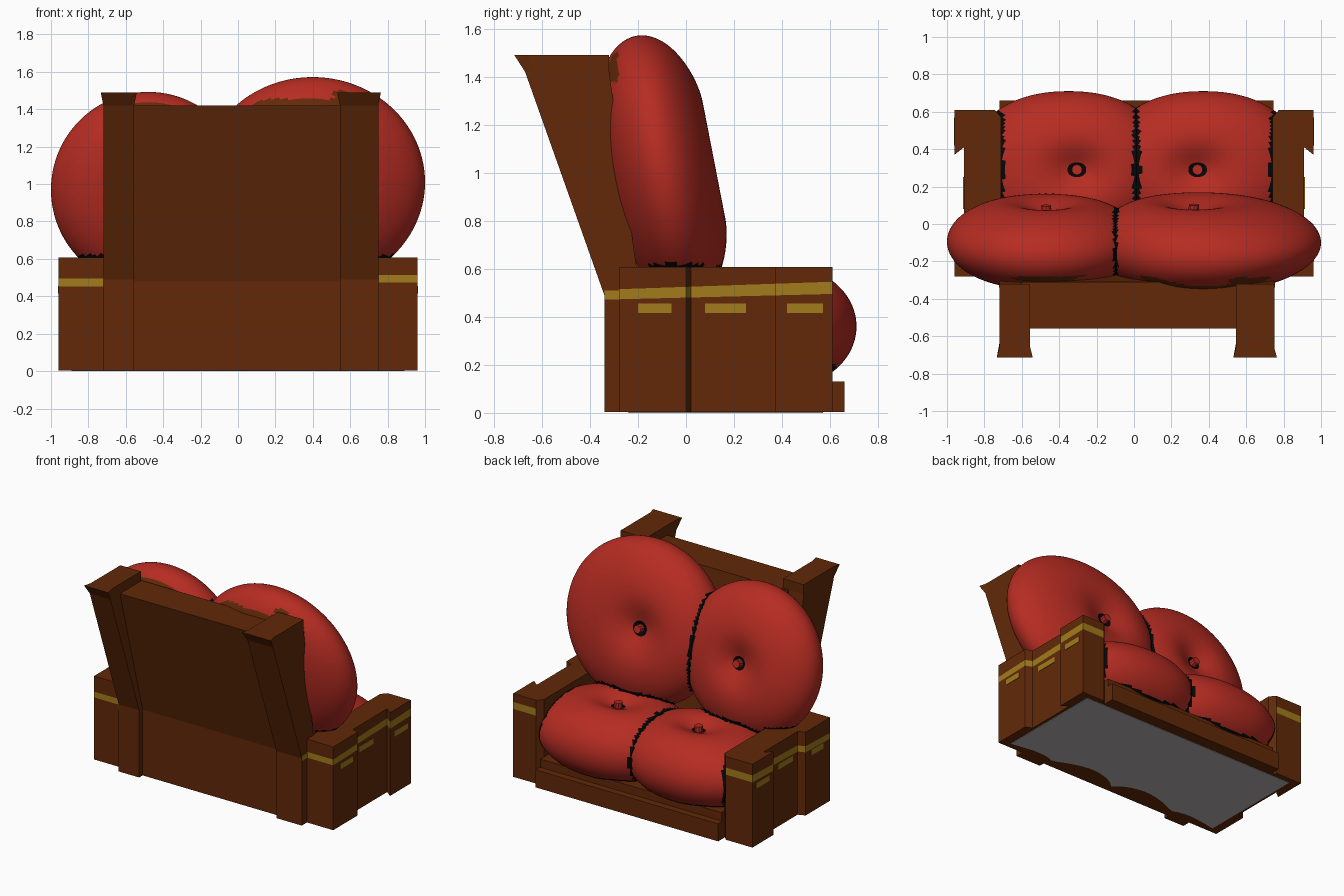
import bpy, bmesh, math
from mathutils import Matrix, Vector
from mathutils.bvhtree import BVHTree

if "Cube" in bpy.data.objects:
    bpy.data.objects.remove(bpy.data.objects["Cube"])


def material(name, rgb):
    m = bpy.data.materials.new(name)
    m.diffuse_color = (*rgb, 1)
    m.use_nodes = True
    m.node_tree.nodes["Principled BSDF"].inputs["Base Color"].default_value = m.diffuse_color
    return m


RED = material("red cushion", (0.465, 0.025, 0.016))
BROWN = material("brown wood", (0.122, 0.022, 0.0025))
YELLOW = material("yellow stripe", (0.36, 0.20, 0.012))
BLACK = material("black seam", (0.002, 0.002, 0.002))
GREY = material("grey underside", (0.46, 0.44, 0.44))


def finish(name, bm, mats, smooth=False):
    bmesh.ops.recalc_face_normals(bm, faces=bm.faces[:])
    me = bpy.data.meshes.new(name)
    bm.to_mesh(me)
    bm.free()
    for m in mats:
        me.materials.append(m)
    for p in me.polygons:
        p.use_smooth = smooth
    ob = bpy.data.objects.new(name, me)
    bpy.context.collection.objects.link(ob)
    return ob


def loft(name, rings, mats=(BROWN,), rule=None):
    """Join equal rings of 3D points with quads, cap both ends."""
    bm = bmesh.new()
    vs = [[bm.verts.new(p) for p in r] for r in rings]
    n = len(rings[0])
    for k in range(len(vs) - 1):
        for i in range(n):
            j = (i + 1) % n
            f = bm.faces.new((vs[k][i], vs[k][j], vs[k + 1][j], vs[k + 1][i]))
            if rule:
                f.material_index = rule(k, f.calc_center_median())
    bm.faces.new(vs[0][::-1])
    bm.faces.new(vs[-1])
    return finish(name, bm, mats)


def rect(x0, x1, y0, y1, z):
    return [(x0, y0, z), (x1, y0, z), (x1, y1, z), (x0, y1, z)]


def box(name, x, y, z, mat=BROWN):
    return loft(name, [rect(*x, *y, z[0]), rect(*x, *y, z[1])], (mat,))


B = 0.003  # wood starts just above the underside plate

# base, front rail and riser under the seat
base = box("seat_base", (-0.72, 0.745), (-0.29, 0.66), (B, 0.13))
riser = box("seat_riser", (-0.71, 0.74), (-0.2, 0.61), (0.13, 0.19))

# leaning back panel
panel = loft("back_panel", [rect(-0.6, 0.6, -0.30, -0.1, B),
                            rect(-0.6, 0.6, -0.30, -0.17, 0.48),
                            rect(-0.6, 0.6, -0.56, -0.31, 1.42)])


def post_ring(x0, x1, y0, ym, y1, flare, z):
    return [(x0 - flare, y0, z), (x1 + flare, y0, z), (x1, ym, z),
            (x1, y1, z), (x0, y1, z), (x0, ym, z)]


# back posts, flared at the rear of the cap
frame_back = [panel]
for name, x0, x1 in (("left", -0.72, -0.555), ("right", 0.545, 0.75)):
    frame_back.append(loft(name + "_back_post", [
        post_ring(x0, x1, -0.34, -0.31, -0.15, 0, B),
        post_ring(x0, x1, -0.34, -0.31, -0.19, 0, 0.49),
        post_ring(x0, x1, -0.67, -0.64, -0.32, 0, 1.42),
        post_ring(x0, x1, -0.715, -0.66, -0.32, 0.014, 1.49)]))

# arms: stepped outline, with a yellow band cut into the outer faces
arms = []
for name, s, inner in (("left", -1, 0.71), ("right", 1, 0.74)):
    outline = [(inner, -0.28), (0.96, -0.28), (0.96, 0.0), (0.91, 0.02),
               (0.91, 0.41), (0.96, 0.37), (0.96, 0.61),
               (inner + 0.035, 0.61), (inner, 0.57)]
    drop = -0.02 if s < 0 else 0.0

    def level(z, slope):
        return [(s * x, y, z + slope * (y + 0.28)) for x, y in outline]

    arms.append(loft(name + "_arm", [level(B, 0), level(0.473 + drop, 0.025),
                                     level(0.515 + drop, 0.035), level(0.607, 0)],
                     (BROWN, YELLOW),
                     lambda k, c: int(k == 1 and abs(c.x) > 0.77)))
    # short painted dashes below the band
    for i, (y0, y1, x) in enumerate(((-0.2, -0.06, 0.96), (0.08, 0.25, 0.91),
                                     (0.42, 0.57, 0.96))):
        xs = sorted((s * (x - 0.002), s * (x + 0.003)))
        box(f"{name}_arm_dash_{i}", xs, (y0, y1), (0.415, 0.455), YELLOW)
    # band carried on to the side of the back post
    px = 0.72 if s < 0 else 0.75
    box(name + "_post_band", sorted((s * (px - 0.002), s * (px + 0.003))),
        (-0.34, -0.28), (0.473 + drop, 0.51 + drop), YELLOW)

# underside plate with a scalloped rear edge
edge = [(-0.89 + 1.78 * i / 40) for i in range(41)]
under = [(x, -0.24 + 0.1 * math.cos(x * 1.7) * abs(math.sin(x * 6)) ** 0.7)
         for x in edge] + [(0.89, 0.57), (-0.89, 0.57)]
loft("underside_plate", [[(x, y, z) for x, y in under] for z in (0, 0.005)], (GREY,))


def cushion(name, centre, rx, ry, thick, power, tilt, skew):
    """Puffy disc dimpled on both faces; power squares the outline,
    skew moves the dimple sideways."""
    bm = bmesh.new()
    seg, rings = 144, 34
    mat = Matrix.Translation(centre) @ Matrix.Rotation(tilt, 4, 'X')

    def height(r):
        return (thick * math.sqrt(max(0, 1 - r ** 2.5))
                - 0.085 * math.exp(-(r / 0.33) ** 2) * (1 - r))

    rows = []
    for k in range(1, 2 * rings):
        r = math.sin(math.pi * k / (2 * rings))
        z = height(r) * (1 if k < rings else -1) if k != rings else 0
        row = []
        for i in range(seg):
            a = 2 * math.pi * i / seg
            c, d = math.cos(a), math.sin(a)
            q = r / (abs(c) ** power + abs(d) ** power) ** (1 / power)
            x = rx * q * c + skew * (1 - r * r)
            row.append(bm.verts.new(mat @ Vector((x, ry * q * d, z))))
        rows.append(row)
    for a, b in zip(rows, rows[1:]):
        for i in range(seg):
            j = (i + 1) % seg
            bm.faces.new((a[i], a[j], b[j], b[i]))
    for row, s in ((rows[0], 1), (rows[-1], -1)):
        tip = bm.verts.new(mat @ Vector((skew, 0, s * height(0))))
        for i in range(seg):
            bm.faces.new((row[i], row[(i + 1) % seg], tip))
    ob = finish(name, bm, (RED, BLACK, BROWN), True)

    # button in the dimple
    bb = bmesh.new()
    bmesh.ops.create_cone(bb, cap_ends=True, segments=10, radius1=0.032, radius2=0.028,
                          depth=0.07, matrix=mat @ Matrix.Translation((skew, 0, height(0) + 0.012)))
    return ob, finish(name + "_button", bb, (RED,))


LEAN = math.radians(-79)
pairs = [
    cushion("left_seat_cushion", (-0.35, 0.29, 0.36), 0.54, 0.42, 0.27, 2.2, 0, 0.045),
    cushion("right_seat_cushion", (0.37, 0.29, 0.36), 0.54, 0.42, 0.27, 2.2, 0, -0.03),
    cushion("left_back_cushion", (-0.48, -0.095, 0.97), 0.52, 0.53, 0.235, 2, LEAN, 0.01),
    cushion("right_back_cushion", (0.40, -0.1, 1.01), 0.60, 0.57, 0.245, 2, LEAN, -0.08),
]


def tree(ob):
    me = ob.data
    return BVHTree.FromPolygons([v.co for v in me.vertices],
                                [tuple(p.vertices) for p in me.polygons])


# black seams where a cushion meets its neighbours, brown where it rubs the back
solids = [c for c, _ in pairs] + [b for _, b in pairs] + arms + [base, riser]
trees = {ob.name: tree(ob) for ob in solids}
back_trees = [tree(ob) for ob in frame_back]
for ob, _ in pairs:
    others = [t for n, t in trees.items() if n != ob.name]
    for p in ob.data.polygons:
        c = p.center
        if any(t.find_nearest(c, 0.015)[0] for t in others):
            p.material_index = 1
        elif c.z > 1.38 and any(t.find_nearest(c, 0.035)[0] for t in back_trees):
            p.material_index = 2
